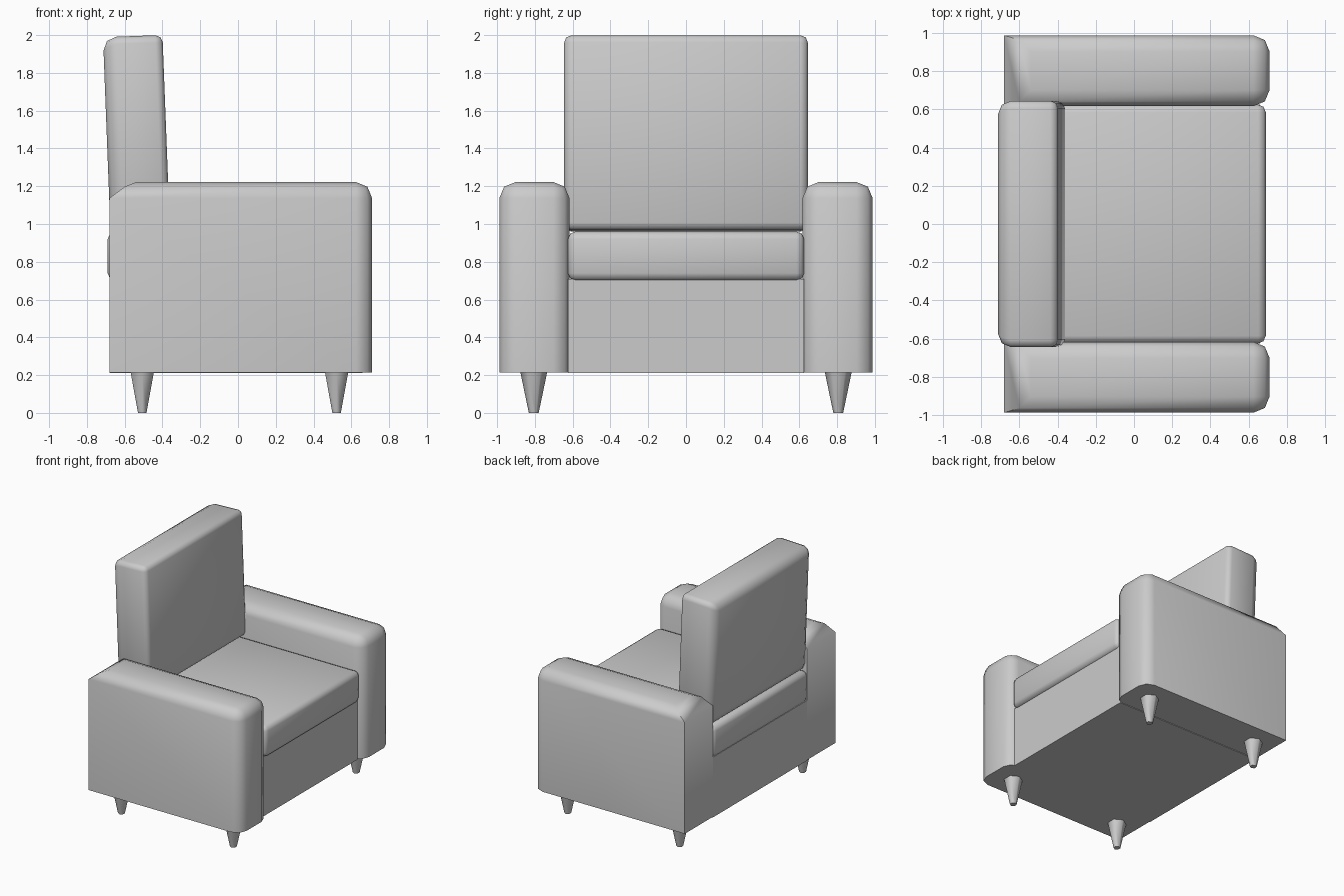
import bpy, bmesh, math
from mathutils import Vector

if "Cube" in bpy.data.objects:
    bpy.data.objects.remove(bpy.data.objects["Cube"])


def finish(obj, angle=50):
    bpy.ops.object.select_all(action='DESELECT')
    obj.select_set(True)
    bpy.context.view_layer.objects.active = obj
    for m in list(obj.modifiers):
        bpy.ops.object.modifier_apply(modifier=m.name)
    bpy.ops.object.shade_smooth_by_angle(angle=math.radians(angle))


def padded_box(name, lo, hi, width=0, weight=lambda d, a: 1.0):
    """Box between two corners; weight(midpoint, direction) sets each edge's rounding."""
    lo, hi = Vector(lo), Vector(hi)
    centre, size = (lo + hi) / 2, hi - lo
    bm = bmesh.new()
    bmesh.ops.create_cube(bm, size=1)
    layer = bm.edges.layers.float.new('bevel_weight_edge')
    for e in bm.edges:
        a, b = (v.co for v in e.verts)
        e[layer] = weight((a + b) / 2, a - b)
    for v in bm.verts:
        v.co = Vector(c * s for c, s in zip(v.co, size))
    mesh = bpy.data.meshes.new(name)
    bm.to_mesh(mesh)
    bm.free()
    obj = bpy.data.objects.new(name, mesh)
    obj.location = centre
    bpy.context.collection.objects.link(obj)
    if width:
        m = obj.modifiers.new('Rounding', 'BEVEL')
        m.limit_method = 'WEIGHT'
        m.width = width
        m.segments = 2
    finish(obj)
    return obj


# Base and seat cushion
padded_box('base', (-0.68, -0.625, 0.21), (0.66, 0.625, 0.71))
padded_box('seat_cushion', (-0.69, -0.625, 0.70), (0.69, 0.625, 0.96), 0.04)

# Leaning backrest: softer rear edges, tighter front edges
back = padded_box('backrest', (-0.695, -0.645, 0.963), (-0.38, 0.645, 1.995), 0.07,
                  lambda mid, d: 1.0 if mid.x < -0.1 else 0.55)
back.rotation_euler.y = math.radians(-2.2)


# Arms: rounded along the top and front, square at the back and bottom
def arm_weight(mid, d):
    top = mid.z > 0.4
    front_upright = abs(d.z) > 0.5 and mid.x > 0
    return 1.0 if top or front_upright else 0.0


for side, label in ((-1, 'right'), (1, 'left')):
    y0, y1 = sorted((side * 0.617, side * 0.988))
    arm = padded_box(f'{label}_arm', (-0.68, y0, 0.215), (0.71, y1, 1.222), 0.085, arm_weight)
    # Stretch the slope at the back of the arm top
    for v in arm.data.vertices:
        if v.co.x < -0.5 and v.co.z > 0.44:
            v.co.x += 0.055

    # Tapered six-sided legs
    for x, end in ((-0.507, 'back'), (0.522, 'front')):
        bpy.ops.mesh.primitive_cone_add(vertices=6, radius1=0.026, radius2=0.072, depth=0.22,
                                        location=(x, side * 0.806, 0.11))
        leg = bpy.context.object
        leg.name = f'{label}_{end}_leg'
        finish(leg, 65)
